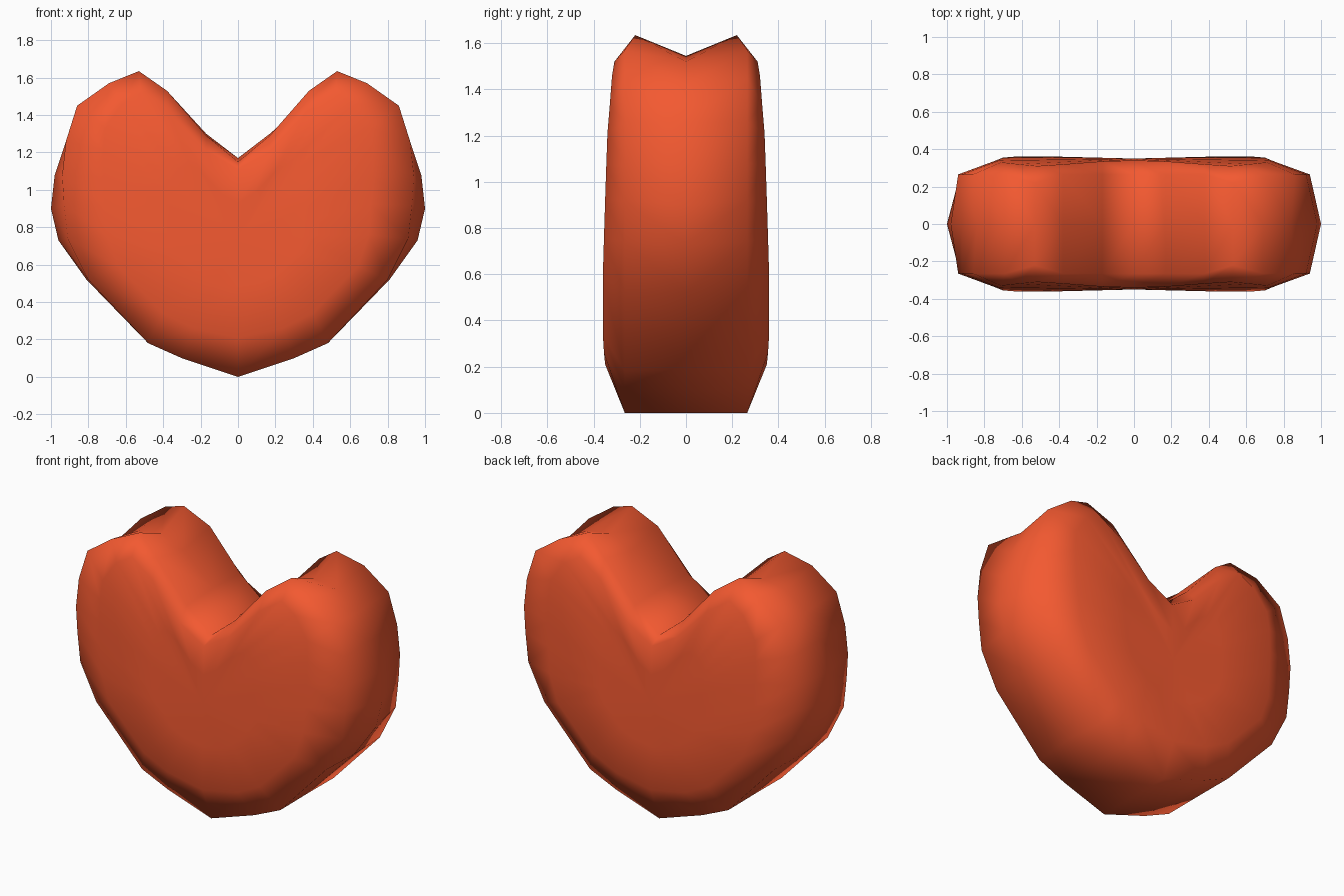
import bpy, bmesh

if "Cube" in bpy.data.objects:
    bpy.data.objects.remove(bpy.data.objects["Cube"])

# Right half cross-sections from bottom tip round to the cleft: middle (x, z), shoulder (x, z), face rim (x, z, depth)
middle = [(0, 0), (.3, .1), (.49, .19), (.81, .52), (.96, .73), (1, .9), (.98, 1.08),
          (.92, 1.26), (.84, 1.42), (.69, 1.52), (.53, 1.545), (.38, 1.48), (.17, 1.3), (0, 1.17)]
shoulder = [(0, 0), (.3, .1), (.48, .18), (.8, .52), (.91, .74), (.93, .92), (.94, 1.08),
            (.92, 1.26), (.86, 1.45), (.69, 1.57), (.53, 1.635), (.38, 1.53), (.17, 1.29), (0, 1.15)]
rim = [(0, .21, .35), (.24, .26, .355), (.4, .34, .36), (.64, .59, .36), (.7, .76, .355),
       (.71, .92, .35), (.72, 1.07, .345), (.72, 1.21, .34), (.71, 1.33, .33), (.62, 1.46, .32),
       (.52, 1.52, .31), (.37, 1.42, .32), (.17, 1.21, .335), (0, 1.11, .34)]
CENTRE = (0, .75)

def full(half):
    """Close a half outline by mirroring it across x = 0."""
    return half + [(-p[0],) + tuple(p[1:]) for p in half[-2:0:-1]]

bm = bmesh.new()

def ring(points):
    return [bm.verts.new(p) for p in points]

def bridge(a, b):
    for i in range(len(a)):
        j = (i + 1) % len(a)
        bm.faces.new((a[i], a[j], b[j], b[i]))

# Shared middle ring, then loft to the front and the back
mid = ring([(x, 0, z) for x, z in full(middle)])
for s in (-1, 1):
    side = ring([(x, s * (.22 if z > 1.6 else .265), z) for x, z in full(shoulder)])
    edge = ring([(x, s * y, z) for x, z, y in full(rim)])
    inner = ring([(x * .5, s * (.35 + (y - .35) * .5), CENTRE[1] + (z - CENTRE[1]) * .5)
                  for x, z, y in full(rim)])
    bridge(mid, side)
    bridge(side, edge)
    bridge(edge, inner)
    hub = bm.verts.new((0, s * .35, CENTRE[1]))
    for i in range(len(inner)):
        bm.faces.new((inner[i], inner[(i + 1) % len(inner)], hub))

bmesh.ops.recalc_face_normals(bm, faces=bm.faces)
for f in bm.faces:
    f.smooth = True
mesh = bpy.data.meshes.new("heart")
bm.to_mesh(mesh)
bm.free()
heart = bpy.data.objects.new("heart", mesh)
bpy.context.collection.objects.link(heart)

# Orange-red finish
mat = bpy.data.materials.new("orange_red")
mat.diffuse_color = (.9, .1, .03, 1)
mat.use_nodes = True
mat.node_tree.nodes["Principled BSDF"].inputs["Base Color"].default_value = mat.diffuse_color
mesh.materials.append(mat)
